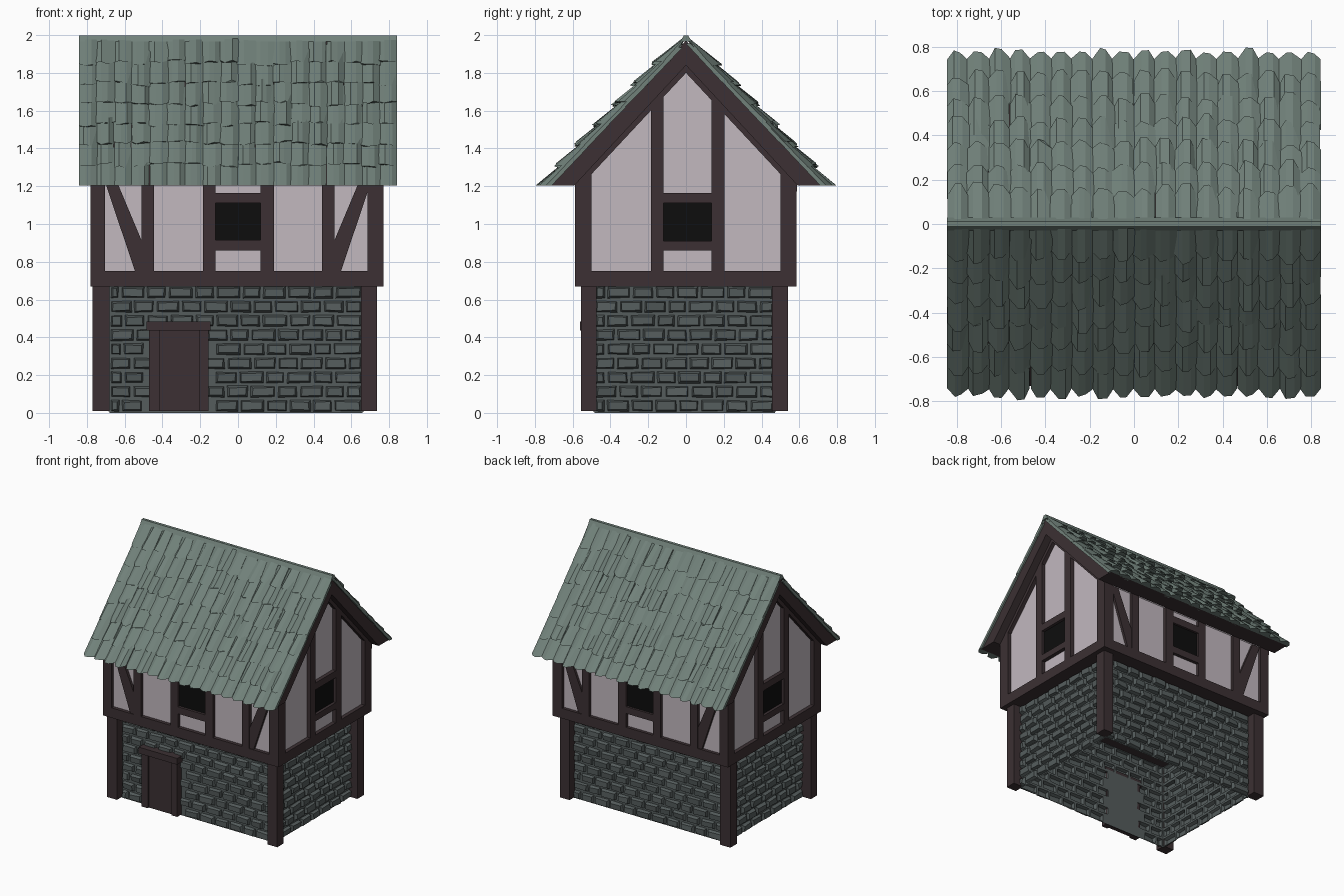
import bpy, bmesh, random
from mathutils import Vector

if "Cube" in bpy.data.objects:
    bpy.data.objects.remove(bpy.data.objects["Cube"])

random.seed(4)
R = random.uniform


def material(name, r, g, b):
    m = bpy.data.materials.new(name)
    m.diffuse_color = (r, g, b, 1)
    m.use_nodes = True
    m.node_tree.nodes["Principled BSDF"].inputs["Base Color"].default_value = m.diffuse_color
    return m


TIMBER = material("timber", .045, .03, .033)
PLASTER = material("plaster", .54, .48, .52)
STONE = material("stone", .09, .108, .108)
TILE = material("tile", .165, .22, .195)
BLACK = material("dark", .004, .004, .004)


def finish(name, bm, mat):
    me = bpy.data.meshes.new(name)
    bm.to_mesh(me)
    bm.free()
    me.materials.append(mat)
    ob = bpy.data.objects.new(name, me)
    bpy.context.collection.objects.link(ob)
    return ob


def prism(name, pts, axis, a, b, mat):
    """Extrude a 2D outline (y,z) along x, or (x,z) along y, from a to b."""
    bm = bmesh.new()
    place = (lambda p, d: (d, p[0], p[1])) if axis == 'x' else (lambda p, d: (p[0], d, p[1]))
    lo = [bm.verts.new(place(p, a)) for p in pts]
    hi = [bm.verts.new(place(p, b)) for p in pts]
    bm.faces.new(lo)
    bm.faces.new(hi[::-1])
    n = len(pts)
    for i in range(n):
        j = (i + 1) % n
        bm.faces.new((lo[i], hi[i], hi[j], lo[j]))
    bmesh.ops.recalc_face_normals(bm, faces=bm.faces)
    return finish(name, bm, mat)


def box(name, x0, x1, y0, y1, z0, z1, mat=TIMBER):
    return prism(name, [(x0, z0), (x1, z0), (x1, z1), (x0, z1)], 'y', y0, y1, mat)


# Stone walls: thin shell of raised irregular blocks, open underneath
def stone_wall(name, start, along, length, out, door=None):
    bm = bmesh.new()
    start, along, out, up = Vector(start), Vector(along), Vector(out), Vector((0, 0, 1))
    rows, pitch = 9, .075
    for r in range(rows):
        cuts = [0]
        u = .125 if r % 2 else .065
        while u < length - .05:
            cuts.append(u + R(-.012, .012))
            u += .125
        cuts.append(length)
        z0, z1 = r * pitch, (r + 1) * pitch
        for a, b in zip(cuts, cuts[1:]):
            flat = door and door[0] < (a + b) / 2 < door[1] and z0 < .42
            rings = []
            for inset, depth in ((0, 0), (.006, 0), (.014, .024)):
                ring = []
                for cu, cz, su, sz in ((a, z0, 1, 1), (b, z0, -1, 1), (b, z1, -1, -1), (a, z1, 1, -1)):
                    k = R(0, .006) if inset else 0
                    d = 0 if flat or not depth else depth + R(-.007, .005)
                    ring.append(bm.verts.new(start + along * (cu + su * (inset + k))
                                             + up * (cz + sz * (inset + k)) + out * d))
                rings.append(ring)
            for p, q in zip(rings, rings[1:]):
                for i in range(4):
                    j = (i + 1) % 4
                    bm.faces.new((p[i], p[j], q[j], q[i]))
            bm.faces.new(rings[-1])
    finish(name, bm, STONE)


stone_wall("stone_wall_front", (-.68, -.485, 0), (1, 0, 0), 1.34, (0, -1, 0), (.23, .51))
stone_wall("stone_wall_back", (.66, .47, 0), (-1, 0, 0), 1.34, (0, 1, 0))
stone_wall("stone_wall_right", (.66, -.485, 0), (0, 1, 0), .955, (1, 0, 0))
stone_wall("stone_wall_left", (-.68, .47, 0), (0, -1, 0), .955, (-1, 0, 0))

# Lower corner posts
for x0, x1 in ((-.77, -.68), (.65, .735)):
    for y0, y1 in ((-.555, -.475), (.455, .54)):
        box("lower_post", x0, x1, y0, y1, .01, .68)

# Door with jambs and lintel
box("door_leaf", -.415, -.205, -.53, -.49, .01, .44)
box("door_jamb_left", -.47, -.415, -.545, -.49, .01, .44)
box("door_jamb_right", -.205, -.155, -.545, -.49, .01, .44)
box("door_lintel", -.485, -.145, -.56, -.49, .435, .485)

# Upper storey: plaster body and ring beam
prism("plaster_body", [(-.56, .7), (.56, .7), (.56, 1.22), (0, 1.83), (-.56, 1.22)], 'x', -.75, .74, PLASTER)
box("ring_beam", -.78, .77, -.588, .585, .67, .75)

# Front and back framing
for side, y0, y1 in (("front", -.588, -.54), ("back", .54, .585)):
    for x0, x1 in ((-.78, -.705), (-.51, -.445), (-.185, -.12), (.12, .19), (.445, .51), (.685, .77)):
        box(side + "_stud", x0, x1, y0, y1, .74, 1.215)
    box(side + "_window_sill", -.13, .13, y0, y1, .86, .915)
    box(side + "_window_head", -.13, .13, y0, y1, 1.11, 1.165)
    yc = -.562 if side == "front" else .562
    box(side + "_window", -.12, .12, yc - .006, yc + .006, .91, 1.115, BLACK)
    for s in (-1, 1):
        brace = [(.70, 1.21), (.635, 1.21), (.505, .90), (.505, .75), (.545, .75)]
        prism(side + "_brace", [(s * x, z) for x, z in brace], 'y', y0 * .99, y1 * .99, TIMBER)

# Gable framing
for side, x0, x1, xw in (("left", -.78, -.74, -.752), ("right", .73, .77, .742)):
    for y0, y1 in ((-.588, -.5), (-.185, -.12), (.135, .205), (.5, .585)):
        prism(side + "_gable_stud", [(y0, .74), (y1, .74), (y1, 1.83 - 1.07 * abs(y1)),
                                     (y0, 1.83 - 1.07 * abs(y0))], 'x', x0, x1, TIMBER)
    box(side + "_window_sill", x0, x1, -.13, .14, .86, .91)
    box(side + "_window_head", x0, x1, -.13, .14, 1.11, 1.165)
    box(side + "_window", xw - .006, xw + .006, -.12, .135, .905, 1.115, BLACK)
    prism(side + "_gable_rafter", [(-.588, 1.215), (0, 1.85), (.588, 1.215), (.588, 1.17), (0, 1.80),
                                   (-.588, 1.17)], 'x', x0, x1, TIMBER)

# Roof slab with thick barge edges
prism("roof_frame", [(-.73, 1.205), (0, 1.97), (.73, 1.205), (.59, 1.205), (0, 1.84), (-.59, 1.205)],
      'x', -.83, .83, TIMBER)

# Roof tiles: wedge with a bulged lower end, tapering up the slope
COLS, ROWS, HALF = 18, 7, .843
for s in (-1, 1):
    bm = bmesh.new()
    for r in range(ROWS):
        for c in range(COLS):
            w = 2 * HALF / COLS
            x = -HALF + w * (c + .5)
            z0 = 1.205 + .108 * r + (R(-.014, .014) if r else 0)
            z1 = min(z0 + .2, 1.985 + R(0, .014))
            l = max(x - w * R(.46, .6), -HALF)
            t = min(x + w * R(.46, .6), HALF)
            m0, m1 = x - w * R(.1, .25), x + w * R(.1, .25)
            h = R(.043, .066)
            low = ((l, .012), (m0, h), (m1, h + R(-.012, .004)), (t, .012), (t, -.02), (l, -.02))
            top = ((l, .004), (m0, .012), (m1, .012), (t, .004), (t, -.02), (l, -.02))

            def ring(pts, z, wob):
                return [bm.verts.new((px, s * max((1.975 - z) / 1.055 + ph, 0),
                                      z + (R(-wob, wob) if r else 0))) for px, ph in pts]
            a, b = ring(low, z0, .008), ring(top, z1, 0)
            bm.faces.new(a)
            bm.faces.new(b[::-1])
            for i in range(6):
                j = (i + 1) % 6
                bm.faces.new((a[i], b[i], b[j], a[j]))
    bmesh.ops.recalc_face_normals(bm, faces=bm.faces)
    finish("roof_tiles_front" if s < 0 else "roof_tiles_back", bm, TILE)

# Ridge cap
prism("ridge_cap", [(-.03, 1.965), (-.012, 1.998), (.012, 1.998), (.03, 1.965)], 'x', -HALF, HALF, TILE)
